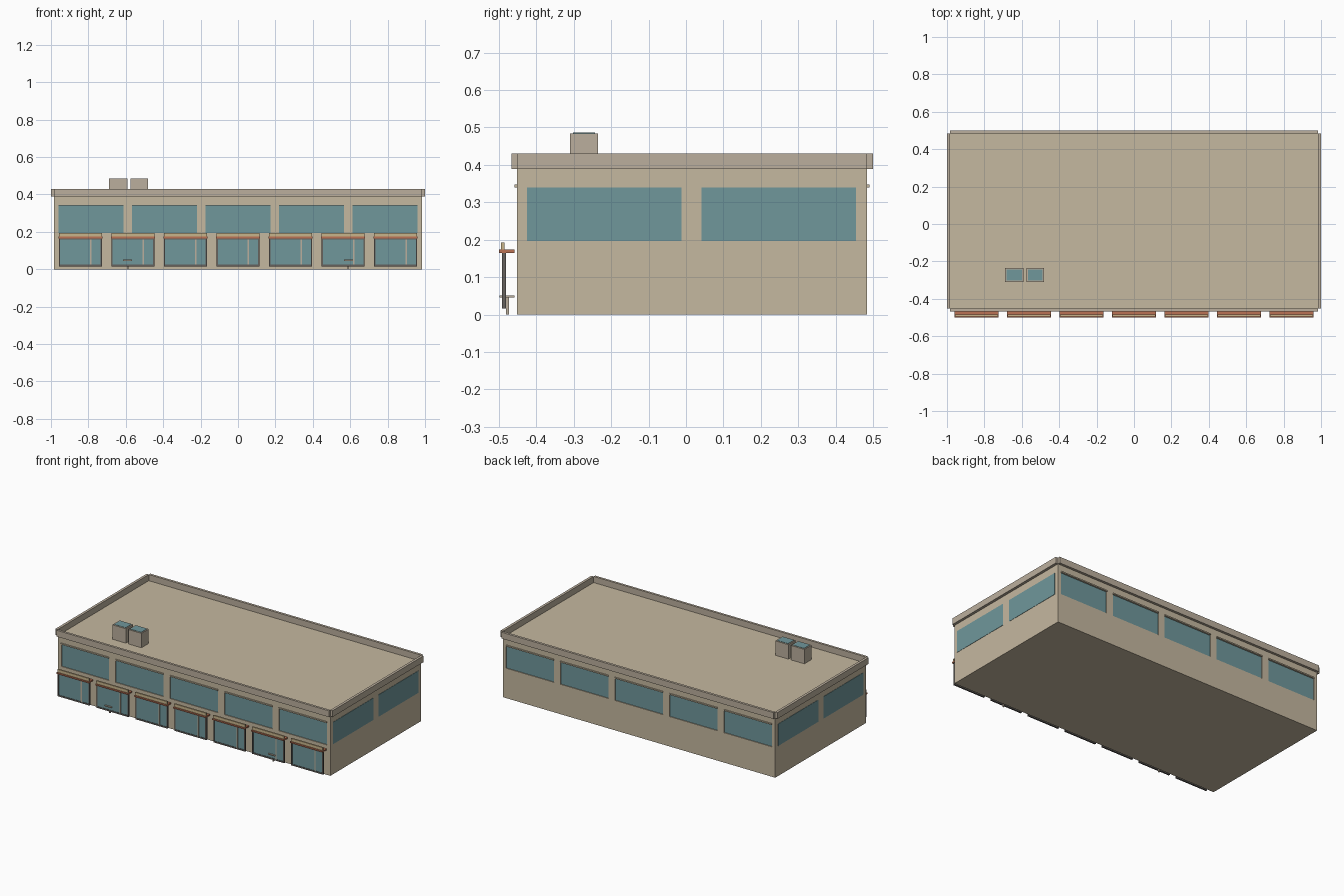
import bpy, bmesh
from mathutils import Matrix, Vector

if "Cube" in bpy.data.objects:
    bpy.data.objects.remove(bpy.data.objects["Cube"])


def mat(name, r, g, b):
    m = bpy.data.materials.new(name)
    m.diffuse_color = (r, g, b, 1)
    m.use_nodes = True
    m.node_tree.nodes["Principled BSDF"].inputs["Base Color"].default_value = m.diffuse_color
    return m


STONE = mat("stone", 0.56, 0.48, 0.35)
TRIM = mat("trim", 0.50, 0.43, 0.34)
GLASS = mat("glass", 0.16, 0.31, 0.33)
DARK = mat("dark_frame", 0.13, 0.12, 0.11)
RED = mat("awning_red", 0.50, 0.17, 0.09)
SIGN = mat("sign_tan", 0.58, 0.46, 0.26)


def boxes(name, spans, material=None):
    """One object made of boxes given as (x0, x1, y0, y1, z0, z1)."""
    bm = bmesh.new()
    for x0, x1, y0, y1, z0, z1 in spans:
        c = Vector(((x0 + x1) / 2, (y0 + y1) / 2, (z0 + z1) / 2))
        s = Matrix.Diagonal((x1 - x0, y1 - y0, z1 - z0, 1))
        bmesh.ops.create_cube(bm, size=1, matrix=Matrix.Translation(c) @ s)
    me = bpy.data.meshes.new(name)
    bm.to_mesh(me)
    bm.free()
    ob = bpy.data.objects.new(name, me)
    bpy.context.collection.objects.link(ob)
    if material:
        me.materials.append(material)
    return ob


HX, FRONT, BACK, DECK, TOP = 0.983, -0.452, 0.484, 0.39, 0.43

# Main block with shallow window recesses on front and back
body = boxes("building_body", [(-HX, HX, FRONT, BACK, 0, DECK)], STONE)
recess = 0.008
cuts, panes, lintels = [], [], []
for i in range(5):
    x = (i - 2) * 0.393
    a, b = x - 0.173, x + 0.173
    for face, out in ((FRONT, -1), (BACK, 1)):
        ys = lambda d0, d1: sorted((face + out * d0, face + out * d1))
        cuts.append((a, b, *ys(-recess, 0.02), 0.195, 0.34))
        panes.append((a, b, *ys(-recess - 0.004, -recess + 0.003), 0.195, 0.34))
        lintels.append((a, b, *ys(-0.002, 0.006), 0.34, 0.348))
cutter = boxes("window_cutter", cuts)
cutter.hide_render = True
cutter.hide_viewport = True
mod = body.modifiers.new("window_recesses", "BOOLEAN")
mod.operation, mod.object, mod.solver = "DIFFERENCE", cutter, "EXACT"
boxes("upper_windows", panes, GLASS)
boxes("window_lintels", lintels, STONE)

# Side windows
boxes("side_windows", [(*sorted((s * (HX - 0.004), s * (HX + 0.002))), y0, y1, 0.197, 0.34)
                       for s in (-1, 1) for y0, y1 in ((-0.425, -0.012), (0.042, 0.455))], GLASS)

# Parapet strips around the roof edge, with open corners
boxes("parapet", [
    (-HX, HX, -0.467, FRONT, 0.389, TOP),
    (-HX, HX, BACK, 0.5, 0.389, TOP),
    (-1, -HX, FRONT, BACK, 0.389, TOP),
    (HX, 1, FRONT, BACK, 0.389, TOP)], TRIM)

# Shopfronts standing just ahead of the wall
glass, frame, mullion, awning, sign = [], [], [], [], []
for i in range(7):
    x = (i - 3) * 0.281
    a, b, t = x - 0.115, x + 0.115, 0.007
    y0, y1 = -0.492, -0.481
    glass.append((a + t, b - t, -0.489, -0.484, 0.025, 0.162))
    frame += [(a, a + t, y0, y1, 0.016, 0.165), (b - t, b, y0, y1, 0.016, 0.165),
              (a + t, b - t, y0, y1, 0.016, 0.025), (a + t, b - t, y0, y1, 0.158, 0.165)]
    mullion.append((x + 0.052, x + 0.060, y0, y1, 0.025, 0.158))
    awning.append((x - 0.118, x + 0.118, -0.5, -0.459, 0.165, 0.174))
    sign.append((x - 0.115, x + 0.115, -0.495, -0.485, 0.174, 0.193))
boxes("shop_glass", glass, GLASS)
boxes("shop_frames", frame, DARK)
boxes("shop_mullions", mullion, TRIM)
boxes("shop_awnings", awning, RED)
boxes("shop_fascia_boards", sign, SIGN)

# Small tables by two of the shops
for side, x in (("left", -0.59), ("right", 0.59)):
    boxes(side + "_table", [(x - 0.024, x + 0.024, -0.498, -0.458, 0.045, 0.051),
                            (x - 0.004, x + 0.004, -0.481, -0.473, 0, 0.045)], TRIM)

# Rooftop units with glazed tops
units = ((-0.69, -0.592), (-0.575, -0.48))
boxes("roof_units", [(a, b, -0.31, -0.235, DECK - 0.002, 0.484) for a, b in units], TRIM)
boxes("roof_unit_tops", [(a + 0.008, b - 0.008, -0.302, -0.243, 0.48, 0.486)
                         for a, b in units], GLASS)
